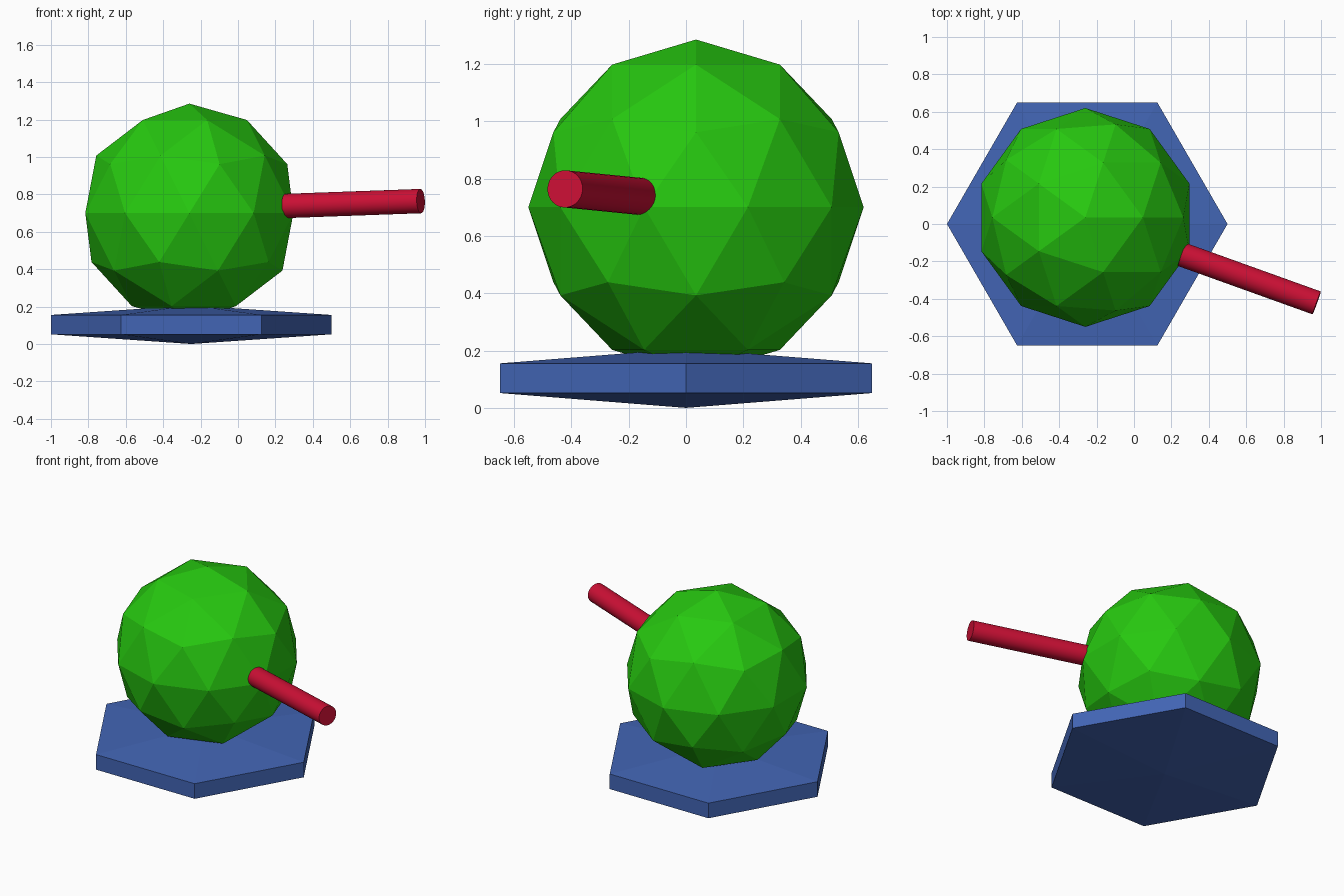
import bpy
import math
from mathutils import Vector

if "Cube" in bpy.data.objects:
    bpy.data.objects.remove(bpy.data.objects["Cube"])


def finish(name, color):
    obj = bpy.context.object
    obj.name = name
    mat = bpy.data.materials.new(name + "_paint")
    mat.diffuse_color = (*color, 1)
    mat.use_nodes = True
    mat.node_tree.nodes["Principled BSDF"].inputs["Base Color"].default_value = mat.diffuse_color
    obj.data.materials.append(mat)
    return obj


# Hexagonal base with shallow pointed top and underside (6 x 3 sphere, flattened)
HALF_HEIGHT = 0.1035
bpy.ops.mesh.primitive_uv_sphere_add(segments=6, ring_count=3, radius=1,
                                     location=(-0.25, 0, HALF_HEIGHT))
base = finish("base", (0.055, 0.13, 0.46))
ring_radius = 0.75 / math.sin(math.radians(60))
# make sure a corner points along x
corner = max(base.data.vertices, key=lambda v: v.co.x)
base.rotation_euler.z = -math.atan2(corner.co.y, corner.co.x)
base.scale = (ring_radius, ring_radius, HALF_HEIGHT)

# Faceted ball
bpy.ops.mesh.primitive_ico_sphere_add(subdivisions=2, radius=0.585,
                                      location=(-0.26, 0.035, 0.70))
finish("ball", (0.02, 0.58, 0.005))

# Rod pointing out of the ball
start, end = Vector((0.256, -0.163, 0.738)), Vector((0.977, -0.422, 0.764))
axis = end - start
bpy.ops.mesh.primitive_cylinder_add(vertices=32, radius=0.065, depth=axis.length,
                                    location=(start + end) / 2,
                                    rotation=axis.to_track_quat('Z', 'Y').to_euler())
finish("rod", (0.60, 0.005, 0.035))
bpy.ops.object.shade_smooth_by_angle(angle=math.radians(30))
